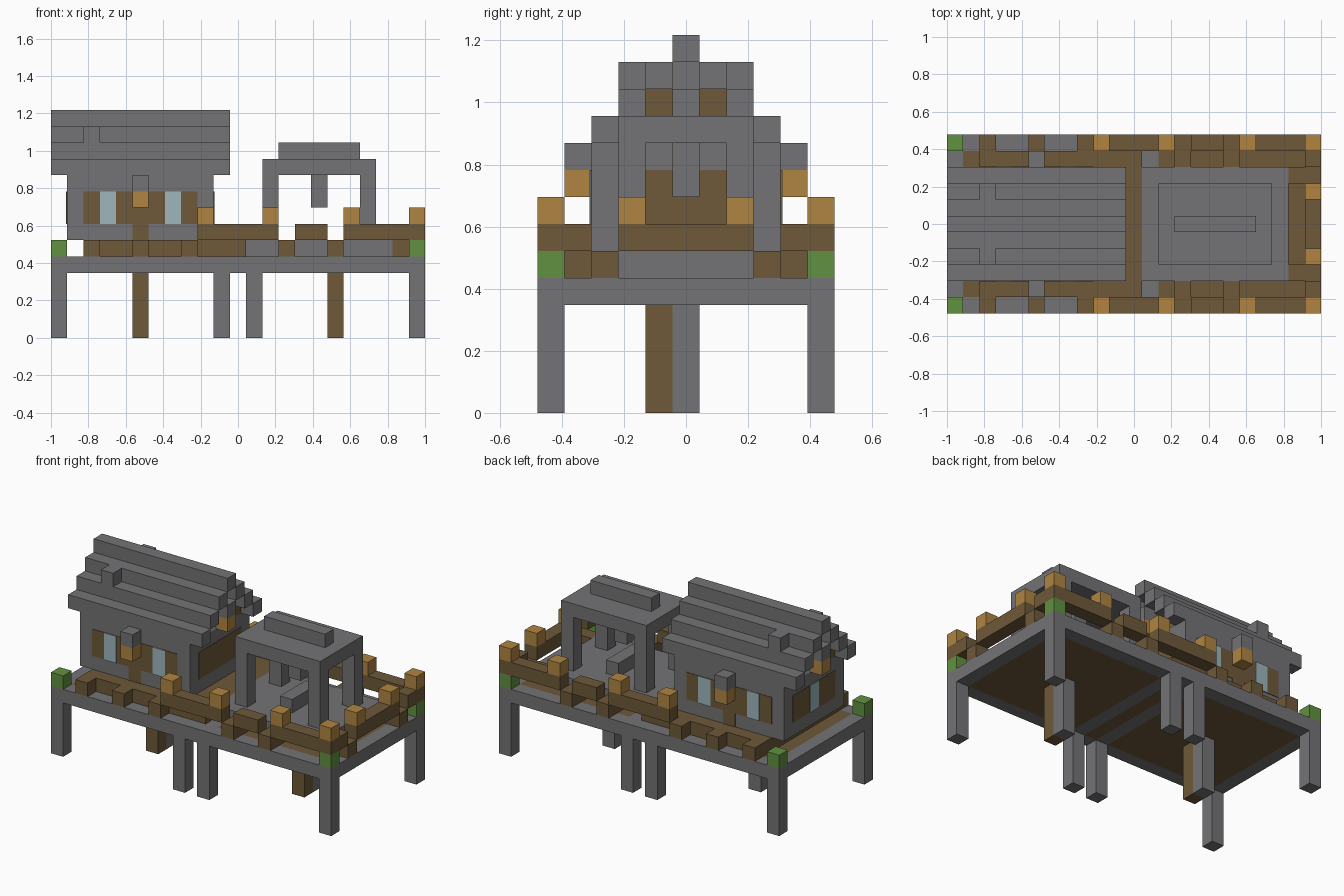
import bpy

cube = bpy.data.objects.get("Cube")
if cube:
    bpy.data.objects.remove(cube, do_unlink=True)

U = 2 / 23  # one block


def material(name, rgb):
    m = bpy.data.materials.new(name)
    m.use_nodes = True
    color = (*rgb, 1)
    m.diffuse_color = color
    bsdf = m.node_tree.nodes["Principled BSDF"]
    bsdf.inputs["Base Color"].default_value = color
    bsdf.inputs["Roughness"].default_value = 0.9
    return m


STONE = material("stone grey", (0.174, 0.17, 0.178))
WOOD = material("dark wood", (0.156, 0.1, 0.041))
LAMP = material("lamp orange", (0.434, 0.235, 0.054))
LEAF = material("leaf green", (0.122, 0.283, 0.054))
GLASS = material("window glass", (0.337, 0.468, 0.509))


def box(name, x, y, z, mat, grow=(0, 0, 0)):
    """Box over inclusive block ranges; a single number means one block."""
    ends = [(r, r) if isinstance(r, int) else r for r in (x, y, z)]
    offset = (11.5, 5.5, 0)
    lo = [(e[0] - o - g) * U for e, o, g in zip(ends, offset, grow)]
    hi = [(e[1] + 1 - o + g) * U for e, o, g in zip(ends, offset, grow)]
    verts = [(a, b, c) for a in (lo[0], hi[0]) for b in (lo[1], hi[1]) for c in (lo[2], hi[2])]
    faces = [(0, 1, 3, 2), (4, 6, 7, 5), (0, 4, 5, 1), (2, 3, 7, 6), (0, 2, 6, 4), (1, 5, 7, 3)]
    mesh = bpy.data.meshes.new(name)
    mesh.from_pydata(verts, [], faces)
    mesh.materials.append(mat)
    ob = bpy.data.objects.new(name, mesh)
    bpy.context.collection.objects.link(ob)
    return ob


def both(name, x, y, z, mat, grow=(0, 0, 0)):
    """The same box at the front and mirrored to the back."""
    a, b = (y, y) if isinstance(y, int) else y
    box("front_" + name, x, (a, b), z, mat, grow)
    box("back_" + name, x, (10 - b, 10 - a), z, mat, grow)


# Legs and the paired ladder posts
for x in (0, 10, 12, 22):
    both("leg", x, 0, (0, 3), STONE)
for x in (5, 17):
    box("ladder", x, 4, (0, 3), WOOD)
    box("ladder_post", x, 5, (0, 3), STONE)

# Deck frame, cross beams and panels
both("deck_edge", (0, 22), 0, 4, STONE)
for x in (0, 10, 12, 22):
    box("deck_beam", x, (1, 9), 4, STONE)
for x in ((1, 9), 11, (13, 21)):
    box("deck_panel", x, (1, 9), 4, WOOD)
box("house_floor", (2, 11), (2, 8), 5, WOOD)
box("pavilion_floor", (12, 20), (2, 8), 5, STONE)

# Corner shrubs
for x in (0, 22):
    both("shrub", x, 0, 5, LEAF)

# Low steps and walkway around the house
both("walkway", (2, 11), 1, 5, WOOD)
for x in (2, 5, 8):
    both("step", x, 0, 5, WOOD)
for x in (14, 17):
    both("step", x, (0, 1), 5, WOOD)
both("end_step", (21, 22), 2, 5, WOOD)

# Railing with lamps
for x in ((9, 13), (15, 16), (18, 22)):
    both("rail", x, 0, 6, WOOD)
both("end_rail", 22, 1, 6, WOOD)
box("end_rail", 22, (3, 7), 6, WOOD)
for x in (9, 13, 18, 22):
    both("rail_lamp", x, 0, 7, LAMP)
both("end_lamp", 22, 3, 7, LAMP)

# House walls with thin wooden panels and windows
box("house_walls", (1, 9), (2, 8), (6, 9), STONE)
T = 0.04
both("wall_panel", (2, 8), 2, (7, 8), WOOD, (0, T, 0))
both("lower_panel", 5, 2, 6, WOOD, (0, T, 0))
for x in (3, 7):
    both("window", x, 2, (7, 8), GLASS, (0, 2 * T, 0))
for x in (1, 9):
    box("end_panel", x, (3, 7), (7, 8), WOOD, (T, 0, 0))
box("end_window", 1, 5, (7, 8), GLASS, (2 * T, 0, 0))
both("bracket", 5, 1, 9, STONE)
both("wall_lamp", 5, 1, 8, LAMP)

# Stepped roof over a wooden gable
box("gable_base", (1, 9), (3, 7), 10, WOOD)
box("gable_middle", (1, 9), (4, 6), 11, WOOD)
box("gable_top", (1, 9), 5, 12, STONE)
both("gable_window", (1, 9), 4, 10, GLASS, (T, 0, 0))
for k in range(3):
    both("roof_step", (0, 10), 2 + k, 10 + k, STONE)
box("roof_ridge", (0, 10), 5, 13, STONE)
both("roof_block", 2, 3, 12, STONE)
for x in (0, 10):
    box("gable_bracket", x, 5, 11, STONE)
    box("gable_lamp", x, 5, 10, LAMP)

# Open pavilion with a hanging post and a table
for x in (13, 19):
    both("pavilion_post", x, 3, (6, 9), STONE)
box("pavilion_roof", (13, 19), (3, 7), 10, STONE)
box("pavilion_ridge", (14, 18), 5, 11, STONE)
box("hanging_post", 16, 5, (8, 9), STONE)
box("table", 16, (4, 6), 6, STONE)
